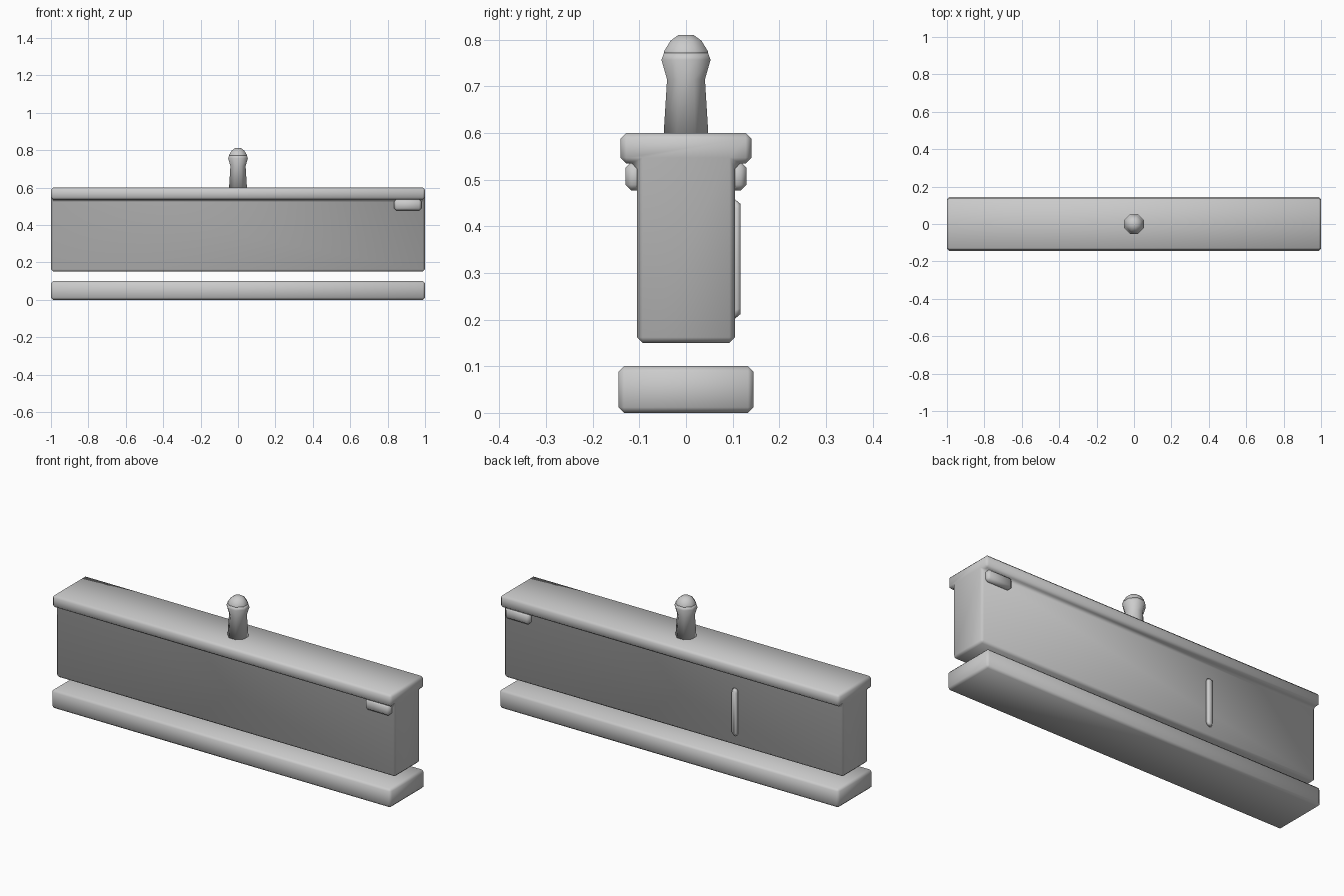
import bpy, bmesh, math

if "Cube" in bpy.data.objects:
    bpy.data.objects.remove(bpy.data.objects["Cube"])

BEVEL = .012


def finish(name, bm):
    bmesh.ops.recalc_face_normals(bm, faces=bm.faces)
    for f in bm.faces:
        f.smooth = True
    me = bpy.data.meshes.new(name)
    bm.to_mesh(me)
    bm.free()
    ob = bpy.data.objects.new(name, me)
    bpy.context.collection.objects.link(ob)
    return ob


def extrusion(name, half, x):
    """Chamfered bar along x from the right half (y, z) of a symmetric profile."""
    outline = half + [(-y, z) for y, z in reversed(half)]
    bm = bmesh.new()
    f = bm.faces.new([bm.verts.new((x[0], y, z)) for y, z in outline])
    ext = bmesh.ops.extrude_face_region(bm, geom=[f], use_keep_orig=True)
    for v in ext['geom']:
        if isinstance(v, bmesh.types.BMVert):
            v.co.x = x[1]
    bmesh.ops.recalc_face_normals(bm, faces=bm.faces)
    bmesh.ops.bevel(bm, geom=bm.edges[:], offset=BEVEL, segments=1,
                    affect='EDGES', profile=0.5)
    return finish(name, bm)


def skin(name, rings):
    """Closed smooth skin through matching rings of points."""
    bm = bmesh.new()
    rings = [[bm.verts.new(p) for p in ring] for ring in rings]
    for a, b in zip(rings, rings[1:]):
        for k in range(len(a)):
            n = (k + 1) % len(a)
            bm.faces.new((a[k], a[n], b[n], b[k]))
    bm.faces.new(rings[0])
    bm.faces.new(rings[-1])
    return finish(name, bm)


def lathe(name, profile, sides=8):
    """Turned shape from (radius, z) pairs, flats facing the axes."""
    angles = [(k + .5) * math.tau / sides for k in range(sides)]
    skin(name, [[(r * math.cos(a), r * math.sin(a), z) for a in angles]
                for r, z in profile])


# Base slab, and the body with its overhanging lid as one T section
extrusion("base_slab", [(.145, 0), (.145, .1)], (-1, 1))
extrusion("body_with_lid", [(.105, .15), (.105, .535), (.14, .535), (.14, .6)], (-1, 1))

# Latches on both sides near the right end
for side, name in ((-1, "front_latch"), (1, "back_latch")):
    latch = extrusion(name, [(.02, .477), (.02, .537)], (.835, .98))
    latch.location.y = side * .11

# Raised strip with rounded, tapered ends on the back
def strip_ring(y, r, h):
    return [(-.363 + r * math.cos(s + math.pi * k / 4), y,
             .33 + end * h + r * math.sin(s + math.pi * k / 4))
            for end, s in ((1, 0), (-1, math.pi)) for k in range(5)]


skin("back_strip", [strip_ring(.105, .018, .110), strip_ring(.117, .012, .106)])

# Turned knob: waisted stem and domed tip
lathe("knob_stem", [(.052, .595), (.044, .715), (.057, .757), (.051, .772)])
lathe("knob_tip", [(.051, .770), (.051, .775), (.036, .798), (.018, .81)])
